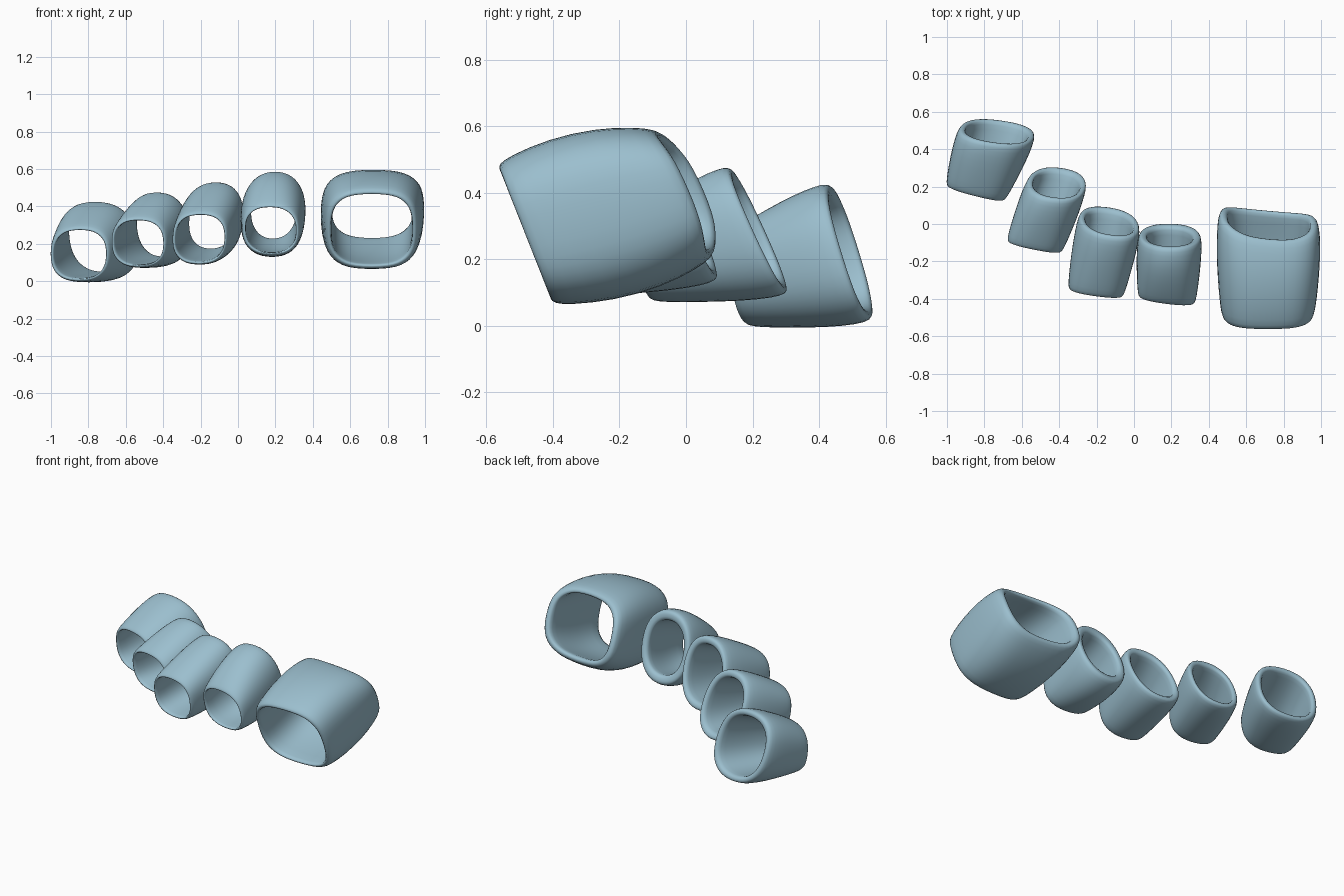
import bpy, bmesh, math
from mathutils import Vector

cube = bpy.data.objects.get("Cube")
if cube:
    bpy.data.objects.remove(cube, do_unlink=True)

mat = bpy.data.materials.new("pale steel blue")
mat.use_nodes = True
COLOUR = (0.33, 0.52, 0.62, 1)
mat.diffuse_color = COLOUR
mat.node_tree.nodes["Principled BSDF"].inputs["Base Color"].default_value = COLOUR

SIDES = 24
FRONT_HOLE = 0.86
# Outer wall section: position along the length, scale of the ring
OUTER = [(0, 0.91), (0.01, 0.98), (0.1, 1.02), (0.35, 1.05), (0.65, 1.06),
         (0.88, 1.03), (0.985, 0.98), (1, 0.9)]


def power(v, n):
    return math.copysign(abs(v) ** (2 / n), v)


def ring(end, n):
    """Rounded outline spanned by a top, a bottom and a half-width:
    its middle, and the sideways and upright part of each point."""
    top, bottom, side = (Vector(v) for v in end)
    up = (top - bottom) / 2
    angles = [math.tau * i / SIDES for i in range(SIDES)]
    return ((top + bottom) / 2, [side * power(math.cos(a), n) for a in angles],
            [up * power(math.sin(a), n) for a in angles])


def sleeve(name, front, back, front_n, back_n, hole, bulge=0, bow=0):
    """Hollow tilted sleeve with rounded rims, lofted between its two openings.
    hole: scale of the back opening; bulge: extra height halfway along;
    bow: how far the back rim's sides reach back."""
    front_mid, front_side, front_up = ring(front, front_n)
    back_mid, back_side, back_up = ring(back, back_n)
    axis = (back_mid - front_mid).normalized()
    inner = [(0.985, hole), (0.9, hole), (0.6, (hole + FRONT_HOLE) / 2),
             (0.3, FRONT_HOLE), (0.01, FRONT_HOLE)]
    bm = bmesh.new()
    loops = []
    for t, s in OUTER + inner:
        mid = front_mid.lerp(back_mid, t)
        swell = 1 + bulge * math.sin(math.pi * t)
        loop = []
        for i in range(SIDES):
            side = front_side[i].lerp(back_side[i], t)
            up = front_up[i].lerp(back_up[i], t)
            reach = bow * t * t * math.cos(math.tau * i / SIDES) ** 2
            loop.append(bm.verts.new(mid + (side + up * swell) * s + axis * reach))
        loops.append(loop)
    for k, loop in enumerate(loops):
        following = loops[(k + 1) % len(loops)]
        for i in range(SIDES):
            j = (i + 1) % SIDES
            bm.faces.new((loop[i], loop[j], following[j], following[i]))
    bmesh.ops.recalc_face_normals(bm, faces=bm.faces)
    for face in bm.faces:
        face.smooth = True
    mesh = bpy.data.meshes.new(name)
    bm.to_mesh(mesh)
    bm.free()
    mesh.materials.append(mat)
    obj = bpy.data.objects.new(name, mesh)
    bpy.context.collection.objects.link(obj)
    obj.modifiers.new("smooth", "SUBSURF").levels = 1


# Each end: top point, bottom point, half-width towards the left
sleeve("outer_sleeve",
       [(-0.845, 0.145, 0.29), (-0.85, 0.19, -0.005), (0.16, -0.04, 0)],
       [(-0.76, 0.43, 0.435), (-0.7, 0.56, 0.01), (0.205, -0.03, 0)],
       2.5, 2.4, 0.81)
sleeve("second_sleeve",
       [(-0.535, -0.14, 0.34), (-0.53, -0.1, 0.07), (0.15, -0.03, 0)],
       [(-0.43, 0.13, 0.485), (-0.39, 0.31, 0.09), (0.16, -0.02, 0)],
       2.5, 2.3, 0.78)
sleeve("middle_sleeve",
       [(-0.2, -0.39, 0.37), (-0.21, -0.34, 0.085), (0.15, -0.02, 0)],
       [(-0.115, -0.07, 0.54), (-0.145, 0.1, 0.13), (0.165, -0.02, 0)],
       2.5, 2.3, 0.77)
sleeve("fourth_sleeve",
       [(0.17, -0.43, 0.41), (0.18, -0.38, 0.135), (0.155, -0.02, 0)],
       [(0.2, -0.13, 0.595), (0.185, 0.01, 0.175), (0.17, 0, 0)],
       2.4, 2.2, 0.72, 0.1)
sleeve("large_inner_sleeve",
       [(0.715, -0.57, 0.49), (0.715, -0.4, 0.06), (0.25, 0, 0)],
       [(0.725, -0.09, 0.595), (0.715, 0.08, 0.2), (0.272, -0.025, 0)],
       2.9, 2.8, 0.81, 0.13, 0.04)
